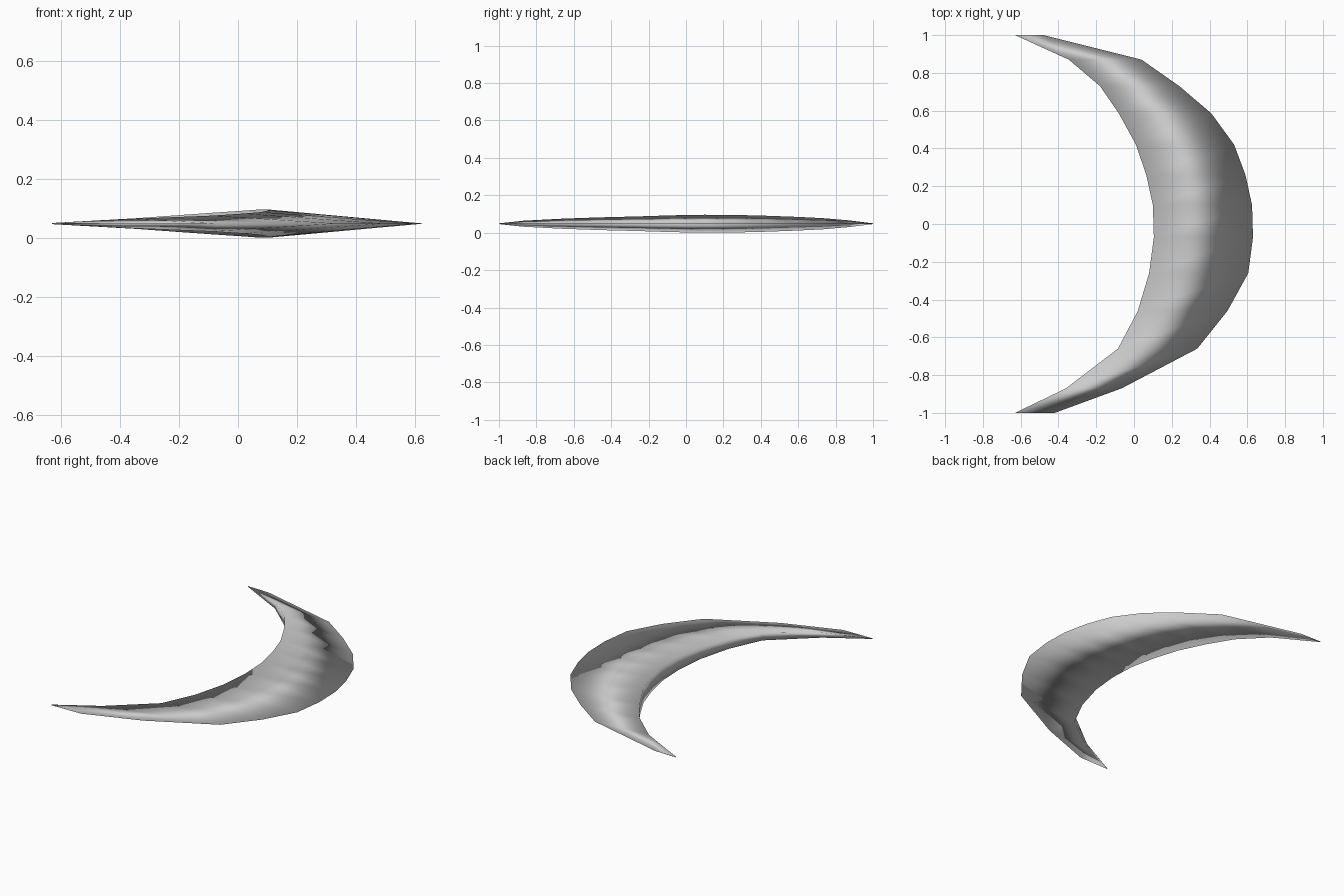
import bpy
import bmesh

cube = bpy.data.objects.get("Cube")
if cube:
    bpy.data.objects.remove(cube, do_unlink=True)

grey = bpy.data.materials.new("light grey")
grey.use_nodes = True
grey.diffuse_color = (0.6, 0.6, 0.6, 1)
grey.node_tree.nodes["Principled BSDF"].inputs["Base Color"].default_value = (0.6, 0.6, 0.6, 1)

MID = 0.048

# Stations along the crescent: y, inner x, outer x, half height of the spine
stations = [
    (-1.0, -0.63, -0.42, 0.002), (-0.87, -0.36, -0.065, 0.016),
    (-0.66, -0.085, 0.335, 0.027), (-0.46, 0.02, 0.495, 0.034),
    (-0.26, 0.08, 0.605, 0.039), (-0.07, 0.105, 0.63, 0.045),
    (0.1, 0.1, 0.625, 0.048), (0.26, 0.065, 0.59, 0.047),
    (0.42, 0.01, 0.53, 0.043), (0.585, -0.08, 0.41, 0.037),
    (0.73, -0.18, 0.24, 0.03), (0.87, -0.345, 0.04, 0.018),
    (1.0, -0.63, -0.48, 0.002),
]

# Wedge cross-sections: tall inner spine, sharp outer edge
bm = bmesh.new()
rings = [[bm.verts.new(p) for p in ((inner, y, MID + h), (outer, y, MID), (inner, y, MID - h))]
         for y, inner, outer, h in stations]
for a, b in zip(rings, rings[1:]):
    for i in range(3):
        j = (i + 1) % 3
        bm.faces.new((a[i], a[j], b[j], b[i]))
bm.faces.new(rings[0])
bm.faces.new(rings[-1])
bmesh.ops.recalc_face_normals(bm, faces=bm.faces)
for f in bm.faces:
    f.smooth = True

mesh = bpy.data.meshes.new("crescent_blade")
bm.to_mesh(mesh)
bm.free()
mesh.materials.append(grey)
blade = bpy.data.objects.new("crescent_blade", mesh)
bpy.context.collection.objects.link(blade)
